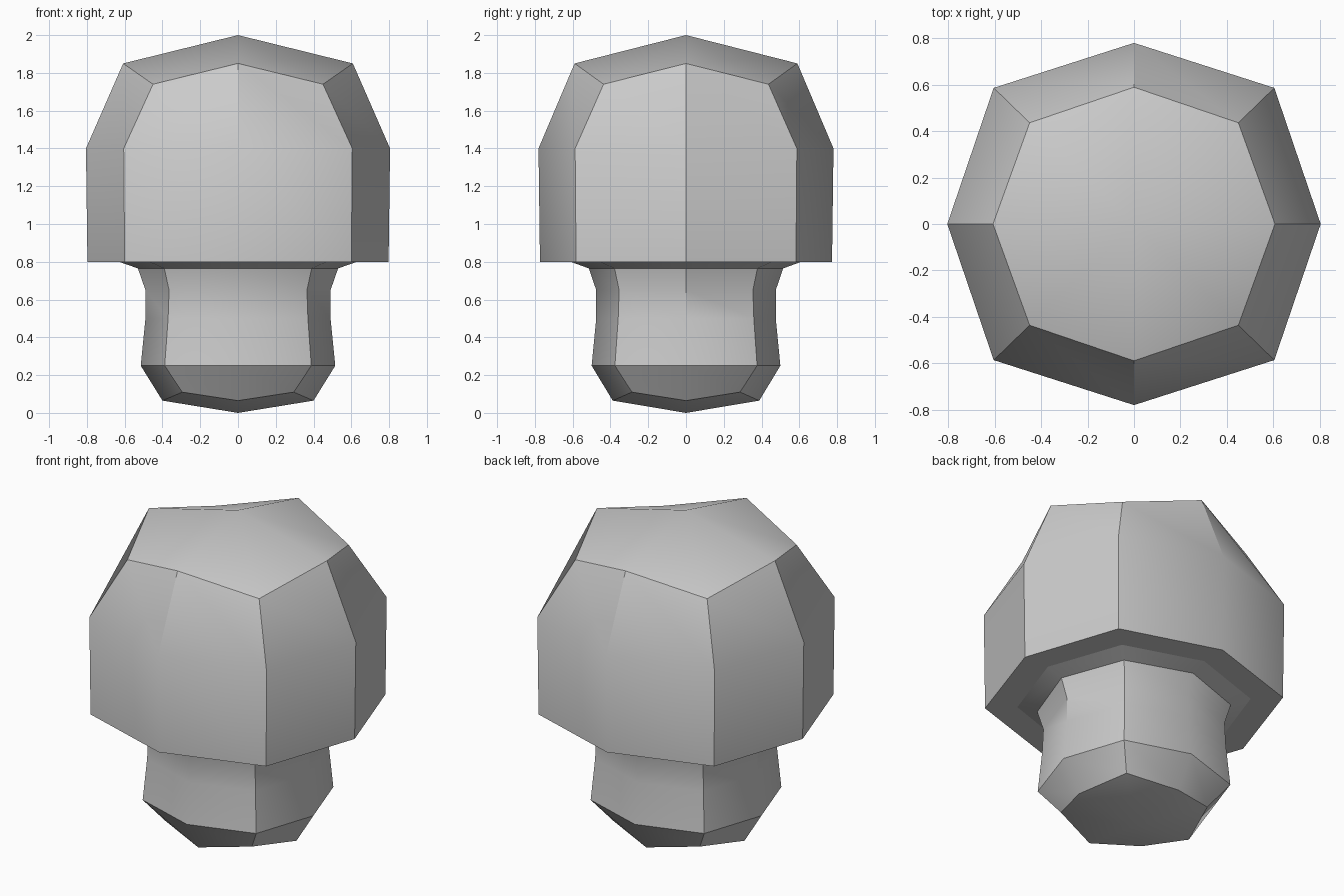
import bpy, bmesh, math

if "Cube" in bpy.data.objects:
    bpy.data.objects.remove(bpy.data.objects["Cube"])

Y_SCALE = 0.97  # the model is slightly shallower than wide


def eight_sided(name, rings, top=None, bottom=None):
    """Loft 8-sided rings (axis radius, axis z, diagonal x, diagonal z), top to bottom.
    Ends given by a height are closed by four quads meeting at a pole."""
    bm = bmesh.new()
    loops = []
    for ra, za, rd, zd in rings:
        loop = []
        for sx, sy in ((1, 0), (1, 1), (0, 1), (-1, 1), (-1, 0), (-1, -1), (0, -1), (1, -1)):
            r, z = (rd, zd) if sx and sy else (ra, za)
            loop.append(bm.verts.new((sx * r, sy * r * Y_SCALE, z)))
        loops.append(loop)
    for a, b in zip(loops, loops[1:]):
        for i in range(8):
            j = (i + 1) % 8
            bm.faces.new((a[i], b[i], b[j], a[j]))
    for z, loop in ((top, loops[0]), (bottom, loops[-1])):
        if z is not None:
            pole = bm.verts.new((0, 0, z))
            for i in range(0, 8, 2):
                bm.faces.new((pole, loop[i], loop[i + 1], loop[(i + 2) % 8]))
    bmesh.ops.recalc_face_normals(bm, faces=bm.faces)
    mesh = bpy.data.meshes.new(name)
    bm.to_mesh(mesh)
    bm.free()
    obj = bpy.data.objects.new(name, mesh)
    bpy.context.collection.objects.link(obj)
    bpy.ops.object.select_all(action='DESELECT')
    obj.select_set(True)
    bpy.context.view_layer.objects.active = obj
    bpy.ops.object.shade_smooth_by_angle(angle=math.radians(37))
    return obj


# Domed cap with its underside turned in to the stem
eight_sided("mushroom_cap", [
    (0.608, 1.85, 0.45, 1.74),
    (0.805, 1.40, 0.605, 1.40),
    (0.797, 0.80, 0.60, 0.80),
    (0.63, 0.80, 0.47, 0.80),
], top=2.0, bottom=0.80)

# Stem: flared collar, narrow waist, rounded foot
eight_sided("mushroom_stem", [
    (0.63, 0.80, 0.47, 0.80),
    (0.53, 0.765, 0.39, 0.765),
    (0.49, 0.65, 0.365, 0.65),
    (0.49, 0.50, 0.37, 0.50),
    (0.515, 0.25, 0.388, 0.25),
    (0.40, 0.065, 0.295, 0.11),
], bottom=0.0)
